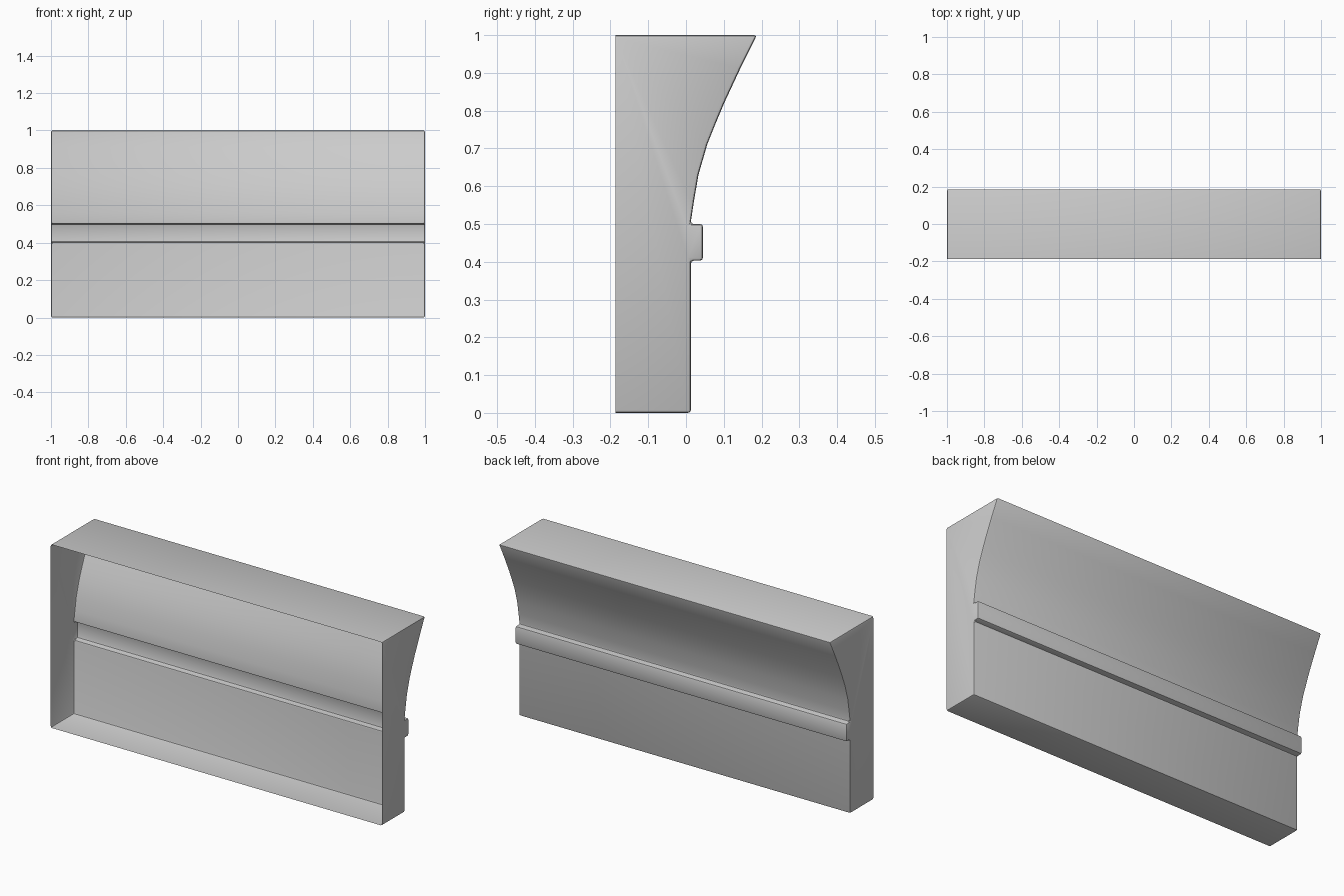
import bpy, bmesh, math

if "Cube" in bpy.data.objects:
    bpy.data.objects.remove(bpy.data.objects["Cube"])

# Side profile (y, z): base, lower face, raised band, flared cove, top
profile = [(-0.186, 0.0), (0.013, 0.0), (0.013, 0.403), (0.045, 0.403),
           (0.045, 0.50), (0.012, 0.50), (0.021, 0.56), (0.033, 0.63),
           (0.056, 0.71), (0.078, 0.765), (0.101, 0.82), (0.143, 0.91),
           (0.188, 1.0), (-0.186, 1.0)]

# Trim shell: profile swept along x, capped at the ends, open at the front
bm = bmesh.new()
left = [bm.verts.new((-1, y, z)) for y, z in profile]
right = [bm.verts.new((1, y, z)) for y, z in profile]
for i in range(len(profile) - 1):
    bm.faces.new((left[i], right[i], right[i + 1], left[i + 1]))
bm.faces.new(left)
bm.faces.new(right[::-1])
bmesh.ops.recalc_face_normals(bm, faces=bm.faces)
top = max(bm.faces, key=lambda f: f.calc_center_median().z)
if top.normal.z < 0:
    bmesh.ops.reverse_faces(bm, faces=bm.faces)

# Small rounded edges on every sharp corner
sharp = [e for e in bm.edges
         if len(e.link_faces) == 2 and e.calc_face_angle() > math.radians(30)]
bmesh.ops.bevel(bm, geom=sharp, offset=0.008, offset_type='OFFSET', segments=2,
                profile=0.5, affect='EDGES', clamp_overlap=True)

mesh = bpy.data.meshes.new("wall_trim")
bm.to_mesh(mesh)
bm.free()
trim = bpy.data.objects.new("wall_trim", mesh)
bpy.context.collection.objects.link(trim)
bpy.context.view_layer.objects.active = trim
trim.select_set(True)
bpy.ops.object.shade_smooth_by_angle(angle=math.radians(30))
